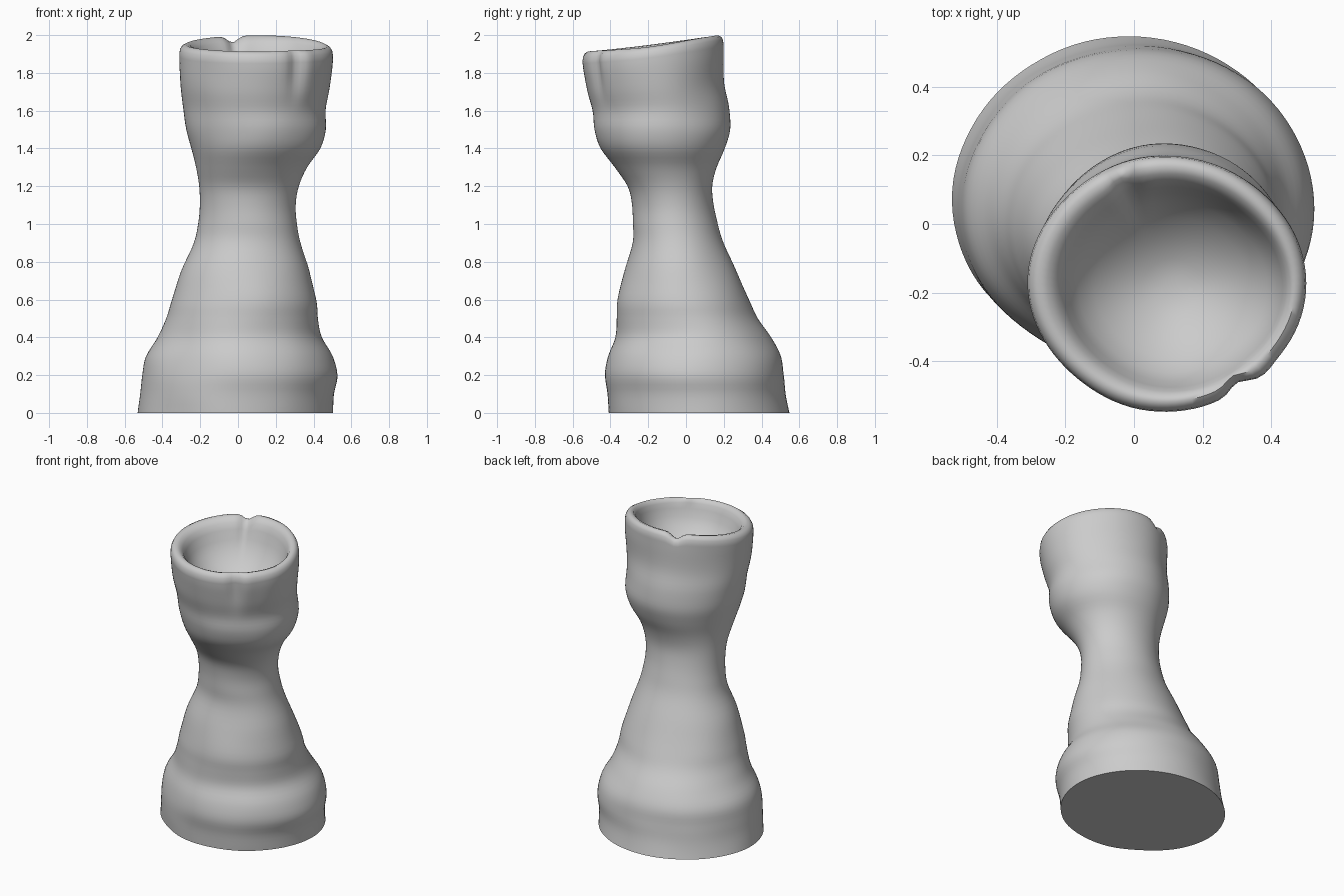
import bpy, bmesh, math
from mathutils import noise, Vector

if "Cube" in bpy.data.objects:
    bpy.data.objects.remove(bpy.data.objects["Cube"])

SEG = 96
# Outer wall: height, x min, x max, y min, y max
LEVELS = [
    (0.0, -.53, .505, -.41, .547), (0.1, -.515, .507, -.42, .526),
    (0.2, -.505, .527, -.43, .518), (0.3, -.487, .503, -.412, .503),
    (0.4, -.425, .443, -.375, .448), (0.5, -.377, .422, -.365, .378),
    (0.6, -.35, .415, -.36, .333), (0.75, -.30, .376, -.327, .266),
    (0.9, -.235, .328, -.285, .198), (1.0, -.21, .311, -.28, .168),
    (1.1, -.20, .307, -.285, .148), (1.2, -.205, .322, -.31, .143),
    (1.3, -.225, .367, -.375, .165), (1.4, -.25, .435, -.45, .207),
    (1.5, -.275, .465, -.485, .238), (1.6, -.29, .465, -.495, .23),
    (1.7, -.303, .485, -.522, .203), (1.8, -.31, .50, -.543, .203),
    (1.86, -.312, .503, -.55, .203)]
# Rim and bowl: scale of the top ring, height
BOWL = [(.99, 1.885), (.965, 1.902), (.92, 1.912), (.87, 1.907), (.82, 1.885),
        (.785, 1.85), (.74, 1.80), (.67, 1.755), (.55, 1.71), (.4, 1.67),
        (.22, 1.637), (.08, 1.625)]


def catmull(a, b, c, d, t):
    return [0.5 * (2*q + (r-p)*t + (2*p-5*q+4*r-s)*t*t + (3*q-p-3*r+s)*t**3)
            for p, q, r, s in zip(a, b, c, d)]


def smooth(lo, hi, v):
    t = min(1, max(0, (v - lo) / (hi - lo)))
    return t * t * (3 - 2 * t)


def bump(angle, centre, width):
    d = (angle - math.radians(centre) + math.pi) % (2 * math.pi) - math.pi
    return math.exp(-(math.degrees(d) / width) ** 2)


# Smoothly interpolated rings: level, scale, inside flag
rings = []
n = len(LEVELS)
for i in range(n - 1):
    pts = [LEVELS[min(n - 1, max(0, k))] for k in (i - 1, i, i + 1, i + 2)]
    for s in range(4):
        rings.append((catmull(*pts, s / 4), 1.0, False))
rings.append((LEVELS[-1], 1.0, False))
for s, z in BOWL:
    rings.append(((z,) + LEVELS[-1][1:], s, True))

bm = bmesh.new()
loops = []
for (z, x0, x1, y0, y1), scale, inner in rings:
    cx, cy, rx, ry = (x0+x1)/2, (y0+y1)/2, (x1-x0)/2, (y1-y0)/2
    # Hollow sits slightly off centre, thicker wall at back left
    shift = 1 - smooth(.75, .95, scale)
    cx += .018 * shift
    cy -= .012 * shift
    crown, base = smooth(1.3, 1.7, z), 1 - smooth(.3, .6, z)
    groove = smooth(.8, .97, scale) if inner else smooth(1.58, 1.85, z)
    nick = smooth(.6, .8, scale) * (1 - smooth(.85, .95, scale))
    loop = []
    for k in range(SEG):
        a = 2 * math.pi * k / SEG
        # Flattened corners of the crown and of the base's front left
        f = scale * (1 - .025 * crown * math.sin(2 * a) ** 2
                     - .03 * base * bump(a, 233, 22))
        # Pressed groove on the front right of the crown, lump beside it
        f -= groove * (.055 * bump(a, -57, 6) - .018 * bump(a, -46, 7))
        # Nick on the inside of the back rim
        f += .05 * nick * bump(a, 114, 5)
        x, y = cx + rx * f * math.cos(a), cy + ry * f * math.sin(a)
        # Hand-shaped unevenness
        w = noise.noise(Vector((x * 3.5, y * 3.5, z * 5))) * .006
        x += w * math.cos(a)
        y += w * math.sin(a)
        # Crown rim rises to the back, with dips at the nick and at the right
        t = max(0, min(1, (y + .55) / .75))
        tilt = smooth(1.5, 1.9, z) * .092 * t ** 1.25
        dip = (.035 * bump(a, 110, 6) + .01 * bump(a, -5, 35)) * smooth(1.8, 1.9, z)
        dip *= smooth(.6, .8, scale)
        loop.append(bm.verts.new((x, y, z + tilt - dip)))
    loops.append(loop)

for lo, hi in zip(loops, loops[1:]):
    for k in range(SEG):
        j = (k + 1) % SEG
        bm.faces.new((lo[k], lo[j], hi[j], hi[k]))
bm.faces.new(loops[0][::-1])   # flat foot
bm.faces.new(loops[-1])        # bowl floor
bmesh.ops.recalc_face_normals(bm, faces=bm.faces)

mesh = bpy.data.meshes.new("clay_rook")
bm.to_mesh(mesh)
bm.free()
rook = bpy.data.objects.new("clay_rook", mesh)
bpy.context.collection.objects.link(rook)
bpy.context.view_layer.objects.active = rook
rook.select_set(True)
bpy.ops.object.shade_smooth_by_angle(angle=math.radians(50))
